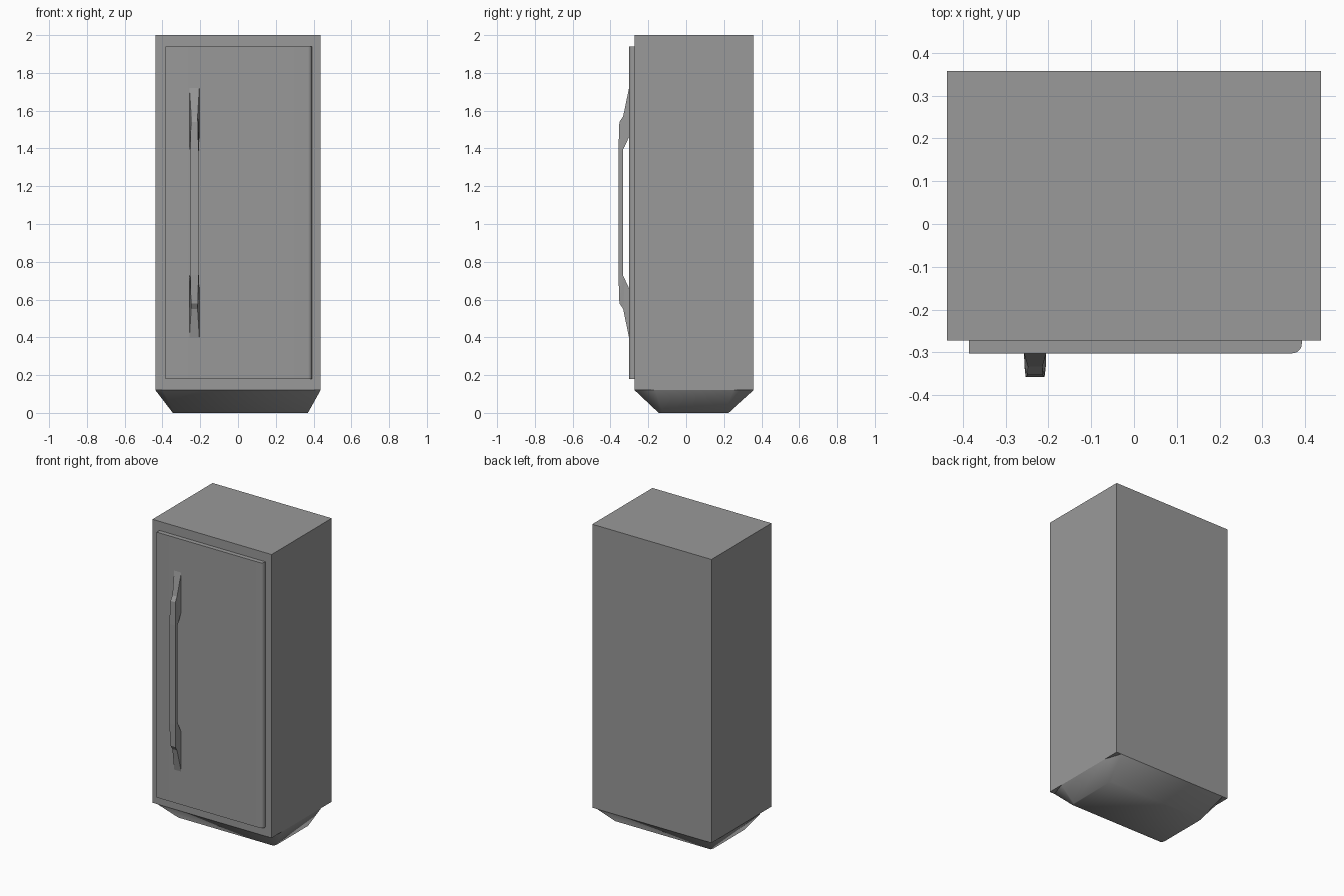
import bpy, bmesh, math

if "Cube" in bpy.data.objects:
    bpy.data.objects.remove(bpy.data.objects["Cube"])

# Dark grey used on every part
grey = bpy.data.materials.new("dark_grey")
grey.diffuse_color = (0.32, 0.32, 0.32, 1.0)
grey.use_nodes = True
grey.node_tree.nodes["Principled BSDF"].inputs["Base Color"].default_value = grey.diffuse_color


def make_object(name, bm):
    bmesh.ops.recalc_face_normals(bm, faces=bm.faces[:])
    mesh = bpy.data.meshes.new(name)
    bm.to_mesh(mesh)
    bm.free()
    mesh.materials.append(grey)
    ob = bpy.data.objects.new(name, mesh)
    bpy.context.collection.objects.link(ob)
    return ob


def loft(name, rings):
    """Skin equal-length rings of points and cap both ends."""
    bm = bmesh.new()
    vs = [[bm.verts.new(p) for p in ring] for ring in rings]
    for a, b in zip(vs, vs[1:]):
        for i in range(len(a)):
            j = (i + 1) % len(a)
            bm.faces.new((a[i], a[j], b[j], b[i]))
    bm.faces.new(vs[0])
    bm.faces.new(vs[-1])
    return make_object(name, bm)


def rect(x0, x1, y0, y1, z):
    return [(x0, y0, z), (x1, y0, z), (x1, y1, z), (x0, y1, z)]


def octagon(x0, x1, y0, y1, z, cx, cy):
    """Rectangle with its corners cut by cx and cy."""
    return [(x0 + cx, y0, z), (x1 - cx, y0, z), (x1, y0 + cy, z), (x1, y1 - cy, z),
            (x1 - cx, y1, z), (x0 + cx, y1, z), (x0, y1 - cy, z), (x0, y0 + cy, z)]


def smooth(ob, degrees):
    bpy.ops.object.select_all(action='DESELECT')
    ob.select_set(True)
    bpy.context.view_layer.objects.active = ob
    bpy.ops.object.shade_smooth_by_angle(angle=math.radians(degrees))


# Cabinet
loft("cabinet", [rect(-0.437, 0.437, -0.272, 0.358, z) for z in (0.12, 2.0)])

# Tapered, softly shaded base with cut corners
base = loft("base", [octagon(-0.345, 0.37, -0.145, 0.225, 0.0, 0.008, 0.02),
                     octagon(-0.437, 0.437, -0.272, 0.358, 0.12, 0.037, 0.11)])
smooth(base, 80)

# Door panel with its hinge-side front edge rounded
R = 0.022
plan = [(-0.385, -0.272), (-0.385, -0.302)]
for i in range(7):
    a = -math.pi / 2 + math.pi / 2 * i / 6
    plan.append((0.392 - R + R * math.cos(a), -0.302 + R + R * math.sin(a)))
plan.append((0.392, -0.272))
door = loft("door", [[(x, y, z) for x, y in plan] for z in (0.18, 1.94)])
smooth(door, 30)

# Handle: flared feet pinched at the neck, joined by a straight bar
# Each section: outer y, outer z, inner y, inner z, outer half width, inner half width
CX, CZ = -0.231, 1.06
half = [(-0.302, 1.72, -0.302, 1.46, 0.026, 0.026),
        (-0.333, 1.57, -0.325, 1.41, 0.017, 0.025),
        (-0.353, 1.54, -0.333, 1.395, 0.018, 0.025),
        (-0.358, 1.39, -0.333, 1.385, 0.022, 0.022)]
lower = [(yo, 2 * CZ - zo, yi, 2 * CZ - zi, wo, wi)
         for yo, zo, yi, zi, wo, wi in reversed(half)]
loft("handle", [[(CX - wo, yo, zo), (CX + wo, yo, zo), (CX + wi, yi, zi), (CX - wi, yi, zi)]
                for yo, zo, yi, zi, wo, wi in half + lower])
